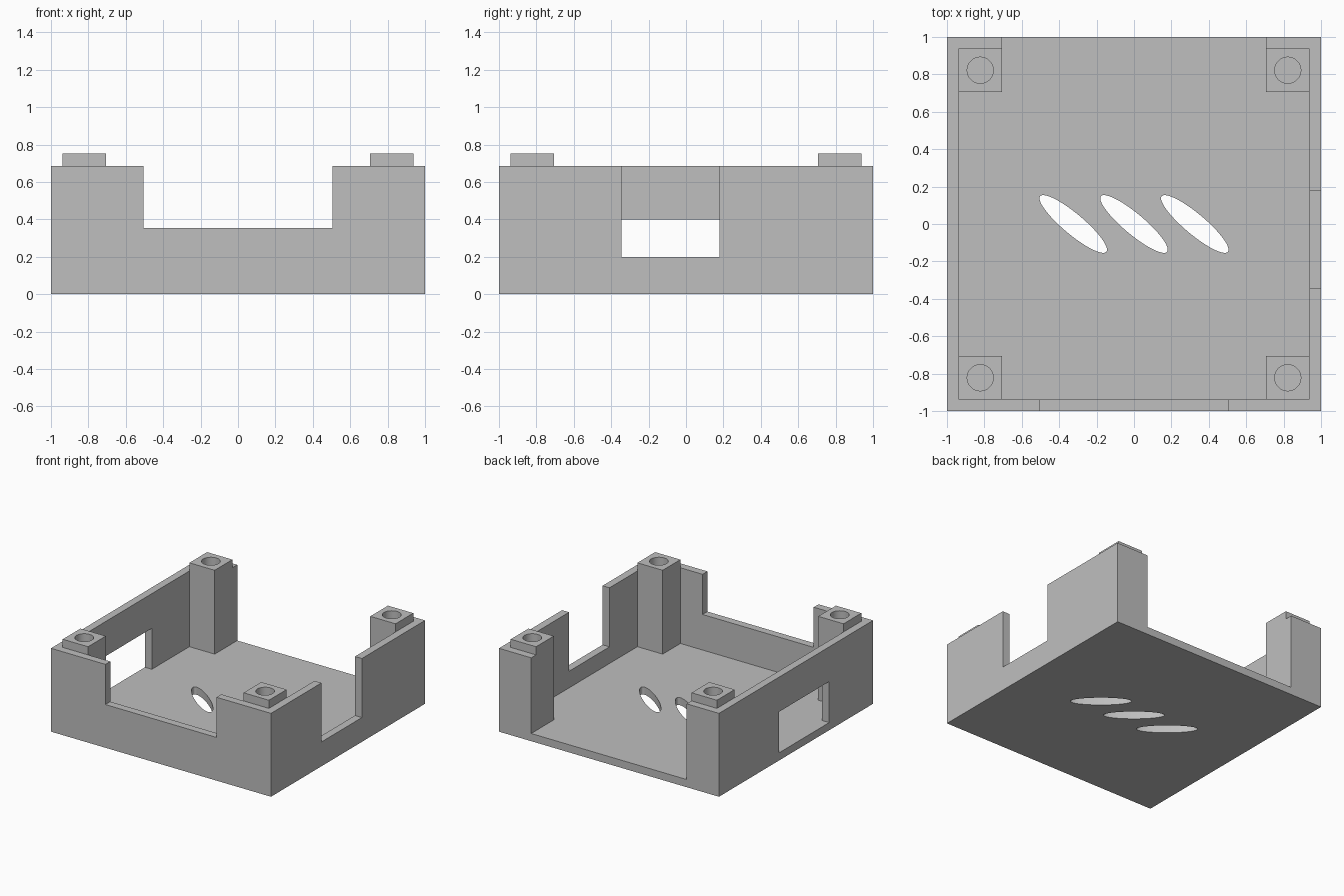
import bpy
from math import radians

if "Cube" in bpy.data.objects:
    bpy.data.objects.remove(bpy.data.objects["Cube"], do_unlink=True)

WALL = 0.063      # wall and floor thickness
RIM = 0.685       # top of the walls
POST_TOP = 0.752
POST_IN = 0.707   # inner face of the posts, also the back opening edge
INNER = 1 - WALL

grey = bpy.data.materials.new("plain grey")
grey.use_nodes = True
colour = (0.52, 0.52, 0.52, 1)
grey.diffuse_color = colour
grey.node_tree.nodes["Principled BSDF"].inputs["Base Color"].default_value = colour


def box(name, low, high):
    """Axis-aligned box between two corners."""
    bpy.ops.mesh.primitive_cube_add(size=1, location=[(a + b) / 2 for a, b in zip(low, high)])
    ob = bpy.context.object
    ob.name = name
    ob.scale = [b - a for a, b in zip(low, high)]
    bpy.ops.object.transform_apply(location=True, rotation=True, scale=True)
    ob.data.materials.append(grey)
    return ob


def cylinder(name, x, y, low, high, rx, ry, turn=0):
    """Upright cylinder with an elliptical section."""
    bpy.ops.mesh.primitive_cylinder_add(vertices=64, radius=1, depth=high - low,
                                        location=(x, y, (low + high) / 2),
                                        rotation=(0, 0, turn))
    ob = bpy.context.object
    ob.name = name
    ob.scale = (rx, ry, 1)
    bpy.ops.object.transform_apply(location=True, rotation=True, scale=True)
    ob.data.materials.append(grey)
    return ob


def cut(target, cutter):
    """Subtract the cutter, then discard it."""
    cutter.hide_render = True
    mod = target.modifiers.new("cut", "BOOLEAN")
    mod.operation = "DIFFERENCE"
    mod.solver = "EXACT"
    mod.object = cutter
    bpy.context.view_layer.objects.active = target
    bpy.ops.object.modifier_apply(modifier=mod.name)
    bpy.data.objects.remove(cutter, do_unlink=True)


def smooth_round_parts(ob):
    bpy.ops.object.select_all(action="DESELECT")
    ob.select_set(True)
    bpy.context.view_layer.objects.active = ob
    bpy.ops.object.shade_smooth_by_angle(angle=radians(30))


# Open tray with its wall openings
tray = box("case_tray", (-1, -1, 0), (1, 1, RIM))
cut(tray, box("cavity", (-INNER, -INNER, WALL), (INNER, INNER, 1)))
cut(tray, box("back_opening", (-POST_IN, 0.8, WALL), (POST_IN, 1.2, 1)))
cut(tray, box("front_notch", (-0.505, -1.2, 0.355), (0.505, -0.8, 1)))
cut(tray, box("plus_x_notch", (0.8, -0.345, 0.2), (1.2, 0.18, 1)))
cut(tray, box("minus_x_window", (-1.2, -0.43, WALL), (-0.8, 0.22, 0.4)))

# Slanted vent slots through the floor
for x in (-0.325, 0, 0.325):
    cut(tray, cylinder("vent", x, 0, -0.2, 0.3, 0.231, 0.055, radians(-40)))
smooth_round_parts(tray)

# Corner posts with blind screw holes
for side, sx in (("left", 1), ("right", -1)):
    for end, sy in (("front", -1), ("back", 1)):
        xs = sorted((sx * POST_IN, sx * INNER))
        ys = sorted((sy * POST_IN, sy * INNER))
        post = box(f"{end}_{side}_post", (xs[0], ys[0], WALL), (xs[1], ys[1], POST_TOP))
        cut(post, cylinder("screw_hole", sum(xs) / 2, sum(ys) / 2, 0.12, 1, 0.07, 0.07))
        smooth_round_parts(post)
